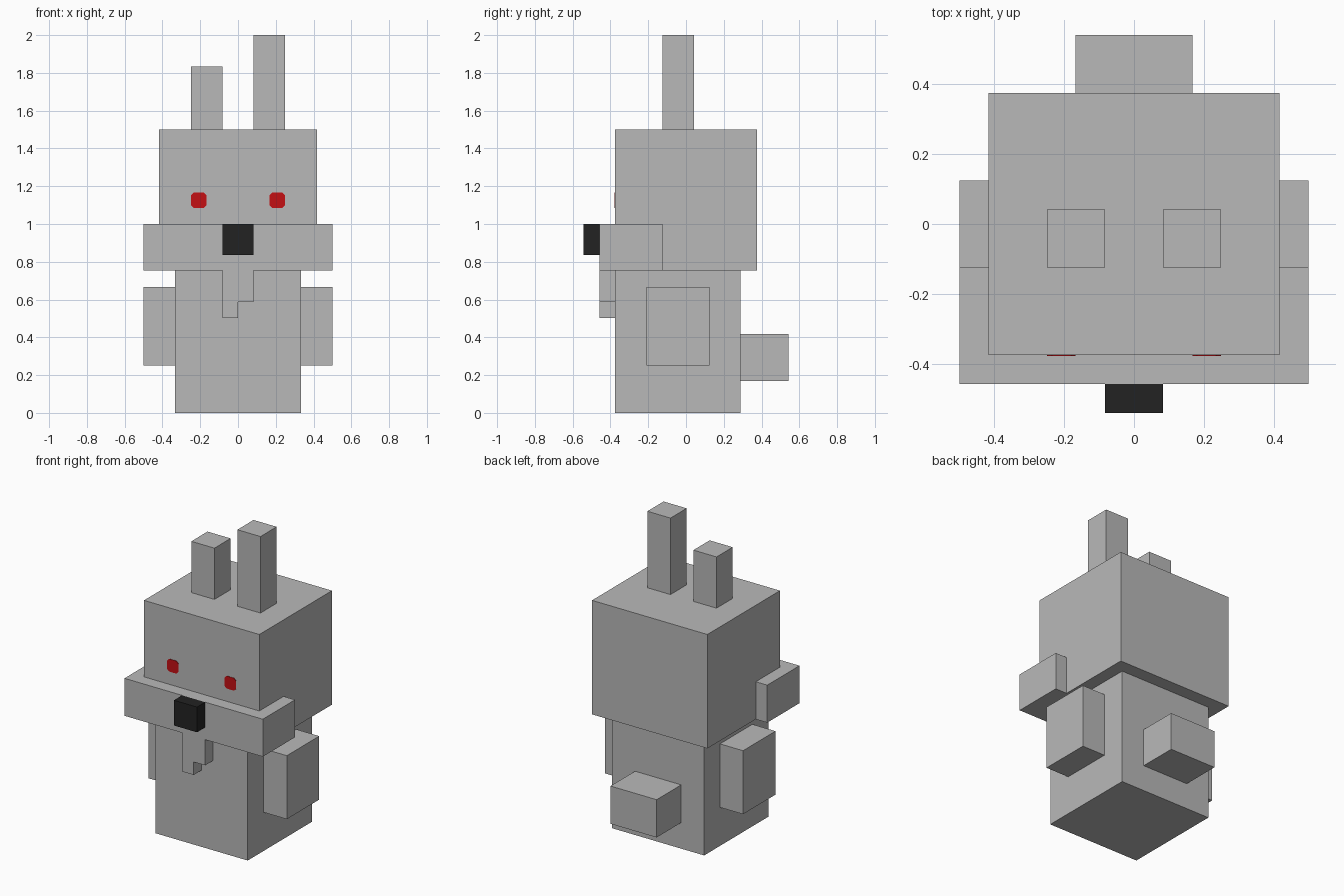
import bpy
import bmesh

cube = bpy.data.objects.get("Cube")
if cube:
    bpy.data.objects.remove(cube, do_unlink=True)


def make_material(name, rgb):
    mat = bpy.data.materials.new(name)
    mat.use_nodes = True
    color = (*rgb, 1.0)
    mat.diffuse_color = color
    bsdf = next(n for n in mat.node_tree.nodes if n.type == 'BSDF_PRINCIPLED')
    bsdf.inputs["Base Color"].default_value = color
    bsdf.inputs["Roughness"].default_value = 0.9
    return mat


grey = make_material("grey", (0.485, 0.485, 0.485))
black = make_material("black", (0.016, 0.016, 0.016))
red = make_material("red", (0.55, 0.005, 0.007))


def extrude_profile(name, points, y0, y1, mat):
    """Extrude an (x, z) outline along y from y0 to y1."""
    xs, zs = zip(*points)
    cx, cz = (min(xs) + max(xs)) / 2, (min(zs) + max(zs)) / 2
    cy = (y0 + y1) / 2
    bm = bmesh.new()
    face = bm.faces.new([bm.verts.new((x - cx, y0 - cy, z - cz)) for x, z in points])
    new = bmesh.ops.extrude_face_region(bm, geom=[face], use_keep_orig=True)["geom"]
    verts = [v for v in new if isinstance(v, bmesh.types.BMVert)]
    bmesh.ops.translate(bm, verts=verts, vec=(0, y1 - y0, 0))
    bmesh.ops.recalc_face_normals(bm, faces=bm.faces)
    mesh = bpy.data.meshes.new(name)
    bm.to_mesh(mesh)
    bm.free()
    mesh.materials.append(mat)
    obj = bpy.data.objects.new(name, mesh)
    obj.location = (cx, cy, cz)
    bpy.context.collection.objects.link(obj)
    return obj


def box(name, x, y, z, mat=grey):
    """Box from (min, max) ranges on each axis."""
    outline = [(x[0], z[0]), (x[1], z[0]), (x[1], z[1]), (x[0], z[1])]
    return extrude_profile(name, outline, y[0], y[1], mat)


# Main blocks
FRONT = -0.375
box("body", (-0.333, 0.333), (FRONT, 0.288), (0, 0.755))
box("head", (-0.417, 0.417), (FRONT, 0.375), (0.755, 1.5))
box("muzzle", (-0.5, 0.5), (-0.458, -0.125), (0.755, 1.0))
box("nose", (-0.083, 0.083), (-0.542, -0.458), (0.835, 1.0), black)
box("tail", (-0.167, 0.167), (0.288, 0.542), (0.17, 0.417))

# Front teeth, one longer than the other
extrude_profile("teeth", [(-0.083, 0.755), (-0.083, 0.502), (0, 0.502),
                          (0, 0.587), (0.083, 0.587), (0.083, 0.755)],
                -0.458, FRONT, grey)

# Paired parts
for side, s, ear_top in (("left", 1, 2.0), ("right", -1, 1.835)):
    box(side + "_arm", sorted((s * 0.333, s * 0.5)), (-0.21, 0.125), (0.252, 0.667))
    box(side + "_ear", sorted((s * 0.083, s * 0.25)), (-0.125, 0.042), (1.5, ear_top))

    # Small octagonal eye plate
    r, c = 0.041, 0.027
    ring = [(r, -c), (r, c), (c, r), (-c, r), (-r, c), (-r, -c), (-c, -r), (c, -r)]
    extrude_profile(side + "_eye", [(s * 0.208 + x, 1.126 + z) for x, z in ring],
                    FRONT - 0.003, FRONT + 0.002, red)
